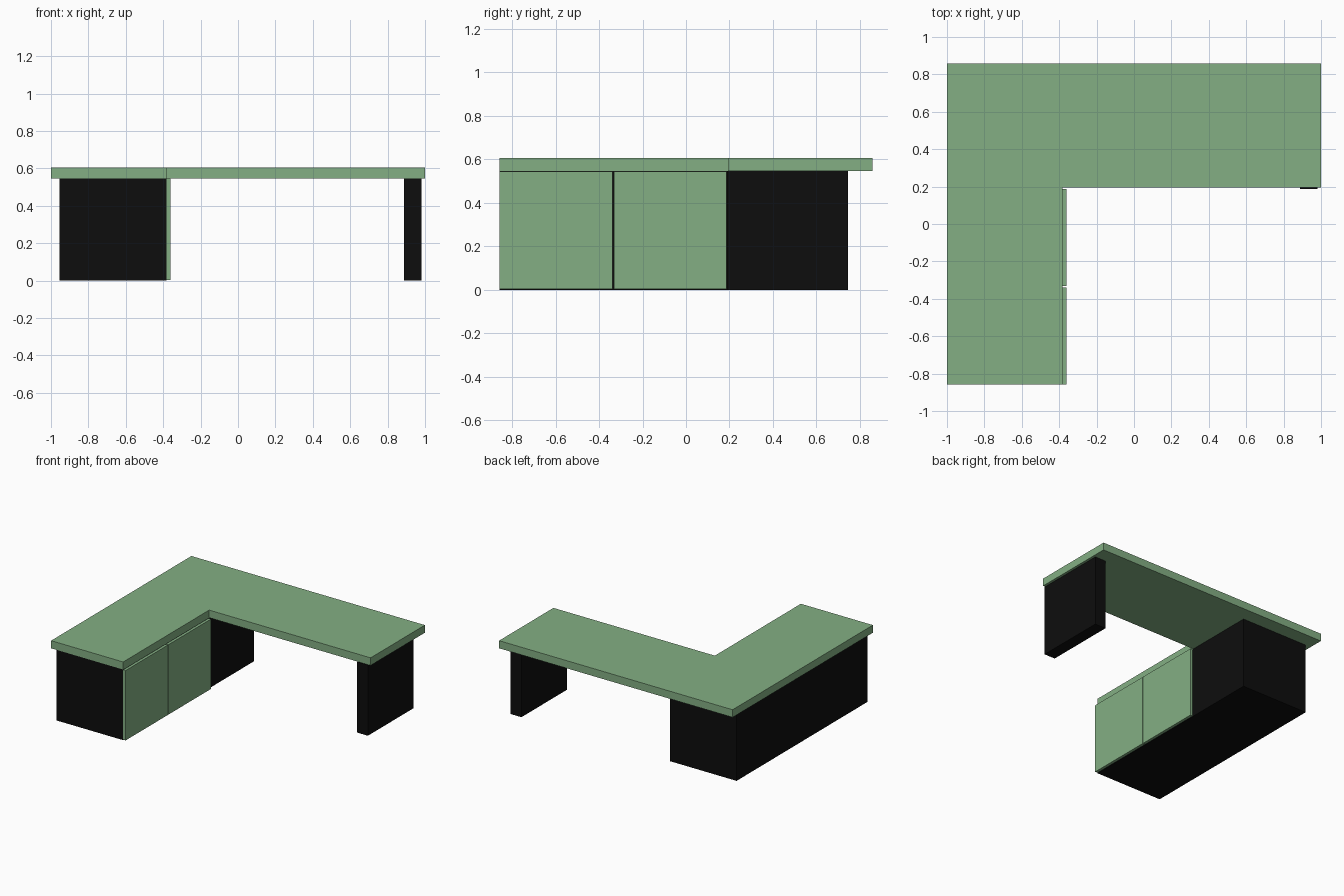
import bpy
import bmesh

if "Cube" in bpy.data.objects:
    bpy.data.objects.remove(bpy.data.objects["Cube"])


def material(name, rgb):
    m = bpy.data.materials.new(name)
    m.diffuse_color = (*rgb, 1)
    m.use_nodes = True
    m.node_tree.nodes["Principled BSDF"].inputs["Base Color"].default_value = m.diffuse_color
    return m


green = material("green_laminate", (0.23, 0.43, 0.23))
black = material("black_panel", (0.004, 0.004, 0.004))


def prism(name, outline, z0, z1, mat):
    """Extrude a flat outline from z0 up to z1."""
    bm = bmesh.new()
    face = bm.faces.new([bm.verts.new((x, y, z0)) for x, y in outline])
    up = bmesh.ops.extrude_face_region(bm, geom=[face])["geom"]
    verts = [v for v in up if isinstance(v, bmesh.types.BMVert)]
    bmesh.ops.translate(bm, verts=verts, vec=(0, 0, z1 - z0))
    bmesh.ops.recalc_face_normals(bm, faces=bm.faces)
    mesh = bpy.data.meshes.new(name)
    bm.to_mesh(mesh)
    bm.free()
    mesh.materials.append(mat)
    obj = bpy.data.objects.new(name, mesh)
    bpy.context.collection.objects.link(obj)
    return obj


def box(name, x0, x1, y0, y1, z0, z1, mat):
    return prism(name, [(x0, y0), (x1, y0), (x1, y1), (x0, y1)], z0, z1, mat)


DEPTH = 0.858    # half depth of the desk
UNDER = 0.547    # underside of the worktop
INNER_X, INNER_Y = -0.383, 0.194

# L-shaped worktop
prism("worktop", [(-1, -DEPTH), (INNER_X, -DEPTH), (INNER_X, INNER_Y),
                  (1, INNER_Y), (1, DEPTH), (-1, DEPTH)], UNDER, 0.606, green)

# Long cabinet under the left wing and slab leg under the right end
box("cabinet", -0.955, INNER_X, -0.857, 0.745, 0, UNDER, black)
box("right_leg", 0.888, 0.981, 0.188, 0.745, 0, UNDER, black)

# Two cabinet doors with a narrow gap
for name, y0, y1 in (("front_door", -0.857, -0.339), ("rear_door", -0.331, 0.187)):
    box(name, INNER_X, -0.362, y0, y1, 0.004, 0.545, green)
